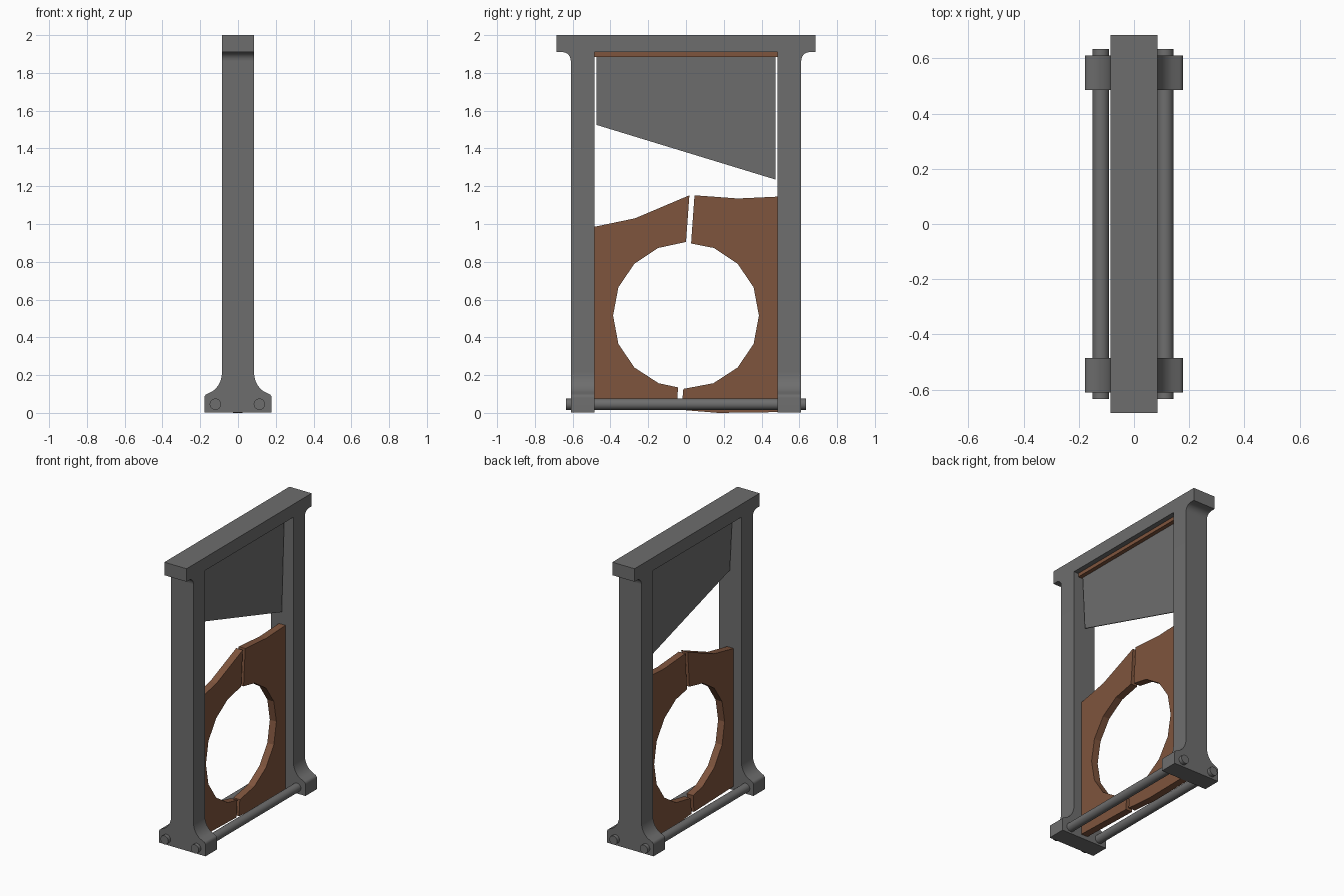
import bpy, bmesh, math

if "Cube" in bpy.data.objects:
    bpy.data.objects.remove(bpy.data.objects["Cube"])

def material(name, rgb):
    m = bpy.data.materials.new(name)
    m.diffuse_color = (*rgb, 1)
    m.use_nodes = True
    m.node_tree.nodes["Principled BSDF"].inputs["Base Color"].default_value = m.diffuse_color
    return m

IRON = material("dark_iron", (0.155, 0.155, 0.155))
WOOD = material("brown_wood", (0.212, 0.090, 0.047))

def finish(name, bm, mat, smooth=False):
    bmesh.ops.recalc_face_normals(bm, faces=bm.faces[:])
    me = bpy.data.meshes.new(name)
    bm.to_mesh(me)
    bm.free()
    ob = bpy.data.objects.new(name, me)
    bpy.context.collection.objects.link(ob)
    me.materials.append(mat)
    if smooth:
        bpy.ops.object.select_all(action='DESELECT')
        ob.select_set(True)
        bpy.context.view_layer.objects.active = ob
        bpy.ops.object.shade_smooth_by_angle(angle=math.radians(35))
    return ob

def extrude(name, pts, lo, hi, axis, mat, smooth=False):
    """Extrude a closed 2D profile along x (pts = y,z) or along y (pts = x,z)."""
    bm = bmesh.new()
    place = (lambda p, d: (d, p[0], p[1])) if axis == 'x' else (lambda p, d: (p[0], d, p[1]))
    a = [bm.verts.new(place(p, lo)) for p in pts]
    b = [bm.verts.new(place(p, hi)) for p in pts]
    bm.faces.new(a)
    bm.faces.new(b[::-1])
    for i in range(len(pts)):
        j = (i + 1) % len(pts)
        bm.faces.new((a[i], a[j], b[j], b[i]))
    return finish(name, bm, mat, smooth)

def arc(cx, cz, rx, rz, a0, a1, n=8):
    return [(cx + rx * math.cos(math.radians(a0 + (a1 - a0) * i / n)),
             cz + rz * math.sin(math.radians(a0 + (a1 - a0) * i / n))) for i in range(n + 1)]

def mirrored(half):
    return half + [(-u, v) for u, v in reversed(half)]

# Posts with flared feet
half = [(0.178, 0.003)]
half += arc(0.156, 0.080, 0.022, 0.022, 0, 75, 5)
half += arc(0.178, 0.215, 0.093, 0.113, 255, 180)
half += [(0.085, 1.91)]
for side, y0, y1 in (("front", -0.61, -0.485), ("back", 0.485, 0.61)):
    extrude(side + "_post", mirrored(half), y0, y1, 'y', IRON, True)

# Top beam with coves running into the outside of the posts
half = [(0.485, 1.91), (0.485, 1.865)]
half += [(0.61, 1.865)] + arc(0.655, 1.865, 0.045, 0.045, 180, 90)[1:]
half += [(0.685, 1.91), (0.685, 2.0)]
extrude("top_beam", mirrored(half), -0.085, 0.085, 'x', IRON, True)

# Wooden strip holding the blade
extrude("blade_strip", mirrored([(0.484, 1.885), (0.484, 1.912)]), -0.05, 0.05, 'x', WOOD)

# Slanted blade, wedge shaped towards its cutting edge
blade = extrude("blade", [(-0.475, 1.525), (0.475, 1.235), (0.475, 1.89), (-0.475, 1.89)],
                -0.022, 0.022, 'x', IRON)
for v in blade.data.vertices:
    if v.co.z < 1.6:
        v.co.x *= 0.15

# Two wooden boards around the faceted opening
left = [(-0.486, 0.985), (-0.27, 1.03), (0.018, 1.152), (0.0, 0.905),
        (-0.148, 0.873), (-0.273, 0.79), (-0.358, 0.665), (-0.386, 0.515),
        (-0.358, 0.365), (-0.273, 0.24), (-0.145, 0.157), (-0.042, 0.135),
        (-0.050, 0.018), (-0.486, 0.03)]
right = [(0.486, 1.145), (0.275, 1.135), (0.045, 1.152), (0.027, 0.897),
         (0.148, 0.873), (0.273, 0.79), (0.358, 0.665), (0.386, 0.515),
         (0.358, 0.365), (0.273, 0.24), (0.145, 0.157), (-0.014, 0.127),
         (-0.024, 0.016), (0.17, 0.0), (0.486, 0.004)]
extrude("left_board", left, -0.026, 0.024, 'x', WOOD)
extrude("right_board", right, -0.026, 0.024, 'x', WOOD)

# Tie rods through the feet
for name, x in (("left_rod", -0.12), ("right_rod", 0.113)):
    extrude(name, arc(x, 0.046, 0.03, 0.03, 0, 345, 23), -0.635, 0.635, 'y', IRON, True)
